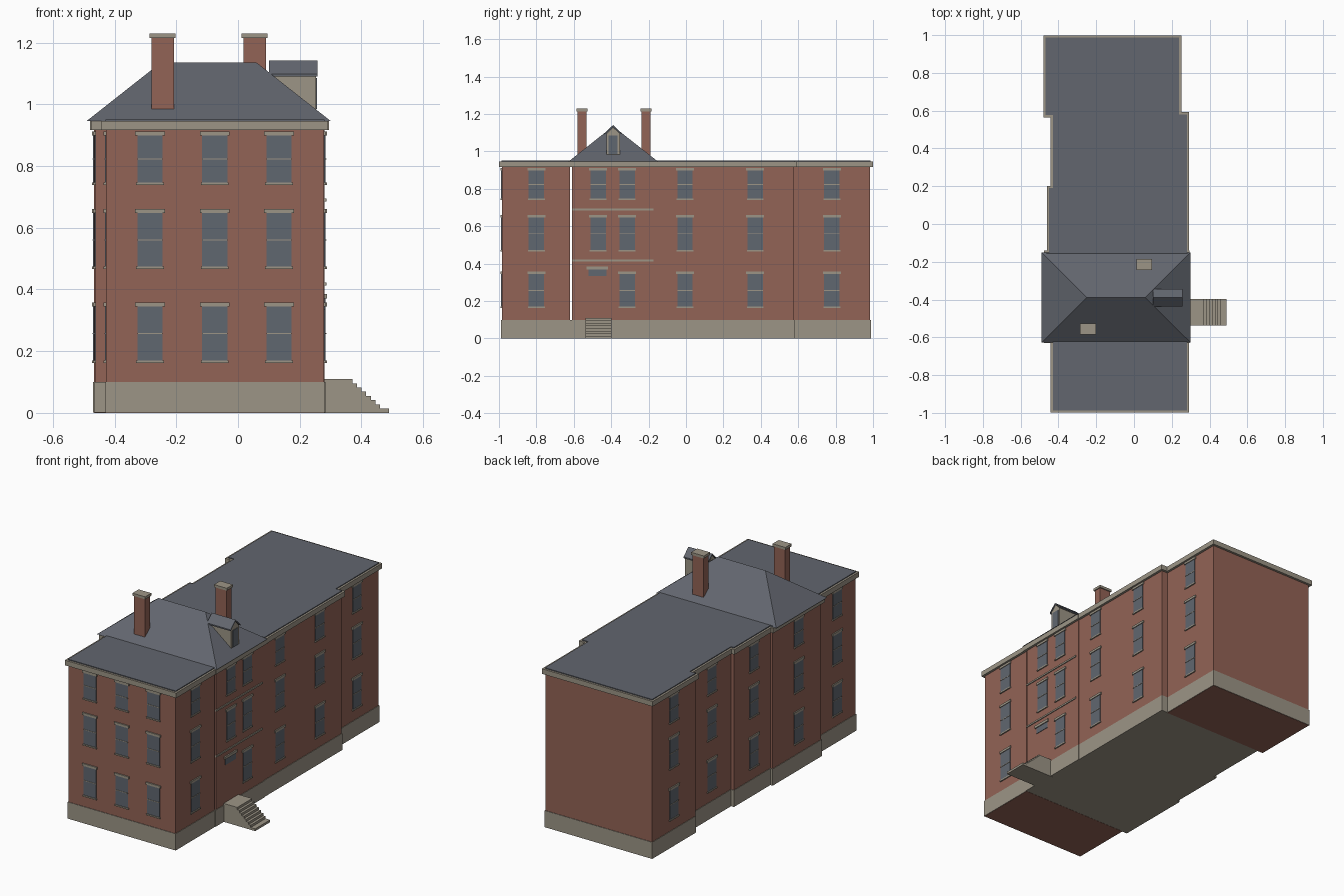
import bpy, bmesh
from mathutils import Matrix

cube = bpy.data.objects.get("Cube")
if cube:
    bpy.data.objects.remove(cube)


def material(name, rgb):
    m = bpy.data.materials.new(name)
    m.use_nodes = True
    col = (*rgb, 1)
    m.diffuse_color = col
    bsdf = m.node_tree.nodes["Principled BSDF"]
    bsdf.inputs["Base Color"].default_value = col
    bsdf.inputs["Roughness"].default_value = 0.9
    return m


BRICK = material("red brick", (0.29, 0.125, 0.092))
STONE = material("pale stone", (0.335, 0.30, 0.24))
SLATE = material("grey slate", (0.122, 0.132, 0.156))
GLASS = material("window glass", (0.118, 0.135, 0.162))


def finish(name, bm, mat):
    bmesh.ops.recalc_face_normals(bm, faces=bm.faces)
    me = bpy.data.meshes.new(name)
    bm.to_mesh(me)
    bm.free()
    me.materials.append(mat)
    ob = bpy.data.objects.new(name, me)
    bpy.context.collection.objects.link(ob)
    return ob


def add_box(bm, x, y, z):
    """Add a box given by its (low, high) range on each axis."""
    size = [r[1] - r[0] for r in (x, y, z)]
    mid = [(r[0] + r[1]) / 2 for r in (x, y, z)]
    bmesh.ops.create_cube(bm, size=1, matrix=Matrix.Translation(mid) @ Matrix.Diagonal((*size, 1)))


def boxes(name, mat, *ranges):
    bm = bmesh.new()
    for r in ranges:
        add_box(bm, *r)
    return finish(name, bm, mat)


def prism(name, mat, points, push):
    """Extrude a closed outline of 3D points along a vector."""
    bm = bmesh.new()
    face = bm.faces.new([bm.verts.new(p) for p in points])
    top = bmesh.ops.extrude_face_region(bm, geom=[face], use_keep_orig=True)["geom"]
    bmesh.ops.translate(bm, vec=push, verts=[v for v in top if isinstance(v, bmesh.types.BMVert)])
    return finish(name, bm, mat)


# Building sections from front to back: y start, y end, x right side, x left side
SECTIONS = [
    (-0.985, -0.615, -0.428, 0.278),
    (-0.615, -0.155, -0.462, 0.281),
    (-0.155, 0.188, -0.447, 0.278),
    (0.188, 0.578, -0.428, 0.278),
    (0.578, 0.985, -0.466, 0.237),
]


def outline(secs, d):
    """Stepped outline of the sections, grown outward by d."""
    sides = []
    for col, sign in ((2, -1), (3, 1)):
        chain = [(secs[0][col] + sign * d, secs[0][0] - d)]
        for a, b in zip(secs, secs[1:]):
            wider = (a[col] - b[col]) * sign
            y = a[1] + (d if wider > 0 else -d)
            if wider:
                chain += [(a[col] + sign * d, y), (b[col] + sign * d, y)]
        chain.append((secs[-1][col] + sign * d, secs[-1][1] + d))
        sides.append(chain)
    return sides[0] + sides[1][::-1]


def storey(name, mat, secs, d, z0, z1):
    prism(name, mat, [(x, y, z0) for x, y in outline(secs, d)], (0, 0, z1 - z0))


# Foundation, walls with a narrow joint behind the front block, cornice, flat roof
storey("foundation", STONE, SECTIONS, 0.003, 0.001, 0.1)
for label, s in (("front", SECTIONS[0]), ("back", SECTIONS[-1])):
    boxes(label + "_floor_underside", BRICK, ((s[2], s[3]), (s[0], s[1]), (0, 0.002)))
y0, y1, xr, xl = SECTIONS[0]
storey("front_walls", BRICK, [(y0, y1 - 0.004, xr, xl)], 0, 0.1, 0.92)
y0, y1, xr, xl = SECTIONS[1]
storey("main_walls", BRICK, [(y0 + 0.006, y1, xr, xl)] + SECTIONS[2:], 0, 0.1, 0.92)
storey("cornice", STONE, SECTIONS, 0.014, 0.916, 0.946)
storey("flat_roof", SLATE, SECTIONS, 0.002, 0.946, 0.951)

# Hipped roof
bm = bmesh.new()
EAVE, RIDGE, MID = 0.946, 1.135, -0.39
c = [bm.verts.new((x, y, EAVE)) for x, y in ((-0.49, -0.628), (0.3, -0.628), (0.3, -0.15), (-0.49, -0.15))]
r = [bm.verts.new((x, MID, RIDGE)) for x in (-0.25, 0.06)]
for f in ((c[0], c[1], r[1], r[0]), (c[1], c[2], r[1]), (c[2], c[3], r[0], r[1]), (c[3], c[0], r[0]), c[::-1]):
    bm.faces.new(f)
finish("hip_roof", bm, SLATE)

# Chimneys with caps
for label, x, y in (("front", -0.244, -0.556), ("back", 0.054, -0.214)):
    boxes(label + "_chimney", BRICK, ((x - 0.036, x + 0.036), (y - 0.023, y + 0.023), (0.95, 1.216)))
    boxes(label + "_chimney_cap", STONE, ((x - 0.042, x + 0.042), (y - 0.029, y + 0.029), (1.214, 1.229)))

# Dormer facing the left side
prism("dormer_walls", STONE, [(0.1, MID + y, z) for y, z in
      ((-0.036, 0.965), (0.036, 0.965), (0.036, 1.095), (0, 1.13), (-0.036, 1.095))], (0.153, 0, 0))
prism("dormer_roof", SLATE, [(0.1, MID + y, z) for y, z in
      ((-0.046, 1.09), (0, 1.132), (0.046, 1.09), (0.046, 1.098), (0, 1.141), (-0.046, 1.098))], (0.157, 0, 0))
boxes("dormer_window", GLASS, ((0.25, 0.256), (MID - 0.025, MID + 0.025), (0.985, 1.085)))

# Windows: each row is sill height, head height, lintel top
ROWS = [(0.17, 0.344, 0.358), (0.474, 0.647, 0.661), (0.747, 0.899, 0.912)]
glass, trim = bmesh.new(), bmesh.new()


def window(axis, wall, sign, at, row):
    """Place one window on a wall that faces along the axis."""
    def part(bm, half, z0, z1, depth):
        across = (at - half, at + half)
        out = tuple(sorted((wall - sign * 0.004, wall + sign * depth)))
        add_box(bm, *((out, across) if axis == "x" else (across, out)), (z0, z1))
    sill, head, top = row
    mid = (sill + head) / 2
    part(glass, 0.041, sill, head, 0.003)
    part(trim, 0.041, mid - 0.002, mid + 0.002, 0.005)
    part(trim, 0.048, head, top, 0.007)
    part(trim, 0.045, sill - 0.008, sill, 0.007)


for i, row in enumerate(ROWS):
    for x in (-0.285, -0.075, 0.133):
        window("y", -0.985, -1, x, row)
    for y in (-0.8, -0.47, -0.315, -0.005, 0.37, 0.78):
        if i == 0 and y == -0.47:
            continue
        wall = next(s[3] for s in SECTIONS if s[0] <= y < s[1])
        window("x", wall, 1, y, row)
    for y in (-0.81, -0.4, 0.0, 0.37, 0.78):
        wall = next(s[2] for s in SECTIONS if s[0] <= y < s[1])
        window("x", wall, -1, y, row)
finish("window_panes", glass, GLASS)
finish("window_trim", trim, STONE)

# Transom over the entrance and thin string courses
boxes("entrance_transom", GLASS, ((0.275, 0.284), (-0.522, -0.426), (0.333, 0.372)))
boxes("entrance_lintel", STONE, ((0.275, 0.289), (-0.533, -0.417), (0.37, 0.386)))
boxes("string_courses", STONE, *[((0.275, 0.286), (-0.61, -0.175), (z, z + 0.01)) for z in (0.412, 0.685)])

# Entrance steps: landing and stepped profile pushed across
STEPS, RISE, RUN = 8, 0.0137, 0.0148
profile = [(0.27, 0), (0.27, STEPS * RISE)]
for i in range(STEPS):
    x = 0.371 + i * RUN
    profile += [(x, (STEPS - i) * RISE), (x, (STEPS - i - 1) * RISE)]
profile[-1] = (profile[-1][0], 0)
# Last tread reaches the ground at the far end
prism("entrance_steps", STONE, [(x + (0.015 if x > 0.47 else 0), -0.537, z) for x, z in profile], (0, 0.14, 0))
